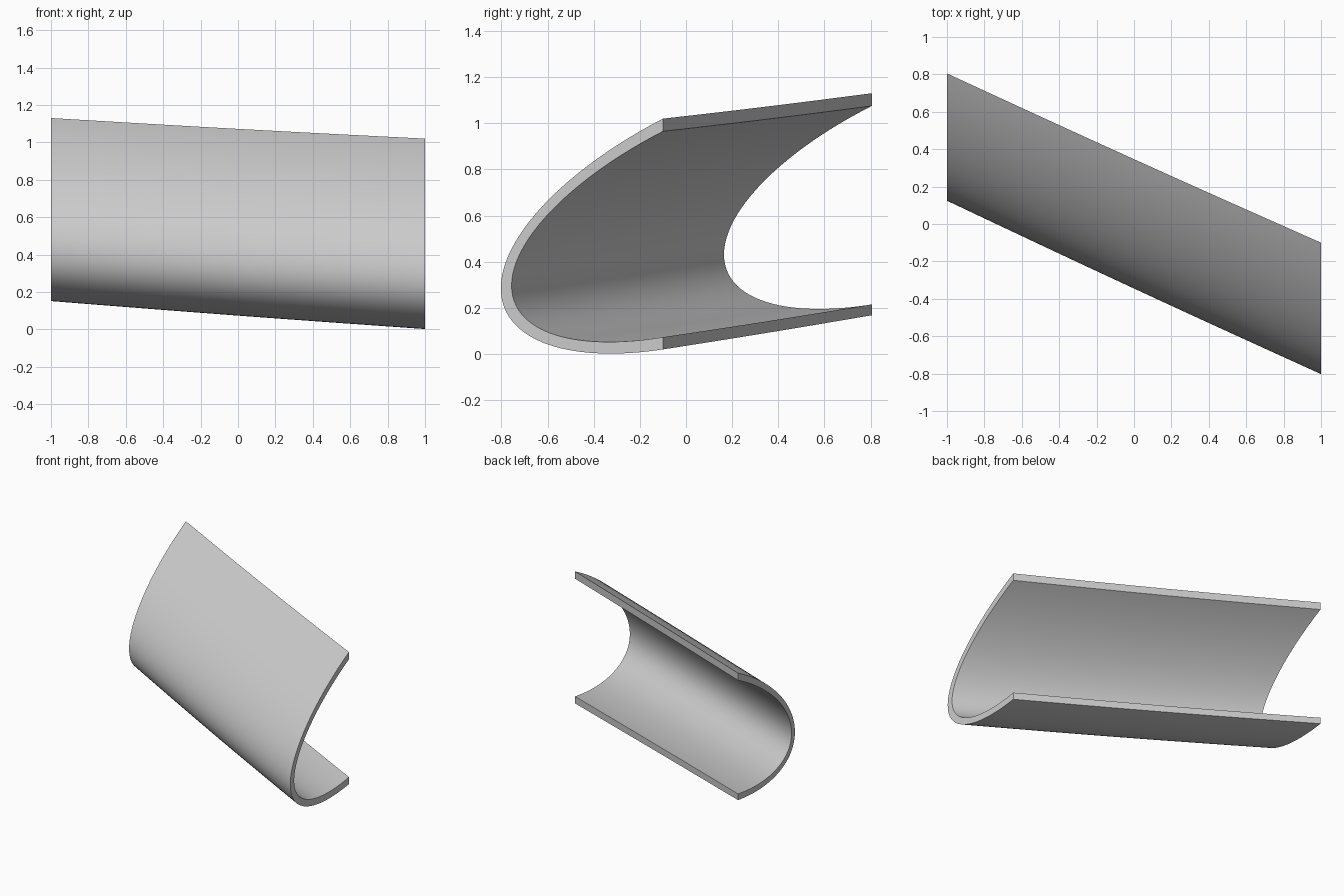
import bpy, bmesh, math
from mathutils import Vector

cube = bpy.data.objects.get("Cube")
if cube:
    bpy.data.objects.remove(cube, do_unlink=True)

ARC_STEPS = 56
LENGTH_STEPS = 8
WEIGHT = 0.35


def conic(top, control, bottom):
    """Elliptic arc from top to bottom, bulging towards the control point."""
    points = []
    for i in range(ARC_STEPS + 1):
        t = i / ARC_STEPS
        a, b, c = (1 - t) ** 2, 2 * WEIGHT * t * (1 - t), t * t
        points.append((Vector(top) * a + Vector(control) * b + Vector(bottom) * c) / (a + b + c))
    return points


def section(outer, inner):
    """Closed outline of the channel wall in the y-z plane."""
    return conic(*outer) + conic(*inner)[::-1]


# End outlines of the channel
left_end = section(((-0.1, 1.02), (-2.81, -0.385), (-0.1, 0.02)),
                   ((-0.1, 0.965), (-2.63, -0.34), (-0.1, 0.073)))
right_end = section(((0.805, 1.13), (-1.82, -0.215), (0.805, 0.168)),
                    ((0.805, 1.075), (-1.665, -0.18), (0.805, 0.215)))

# Loft the wall between the ends with a slight sag
bm = bmesh.new()
rings = []
for k in range(LENGTH_STEPS + 1):
    s = k / LENGTH_STEPS
    sag = Vector((-0.006, -0.003)) * math.sin(math.pi * s)
    ring = []
    for p, q in zip(left_end, right_end):
        v = p.lerp(q, s) + sag
        ring.append(bm.verts.new((1 - 2 * s, v.x, v.y)))
    rings.append(ring)

count = len(left_end)
for r0, r1 in zip(rings, rings[1:]):
    for i in range(count):
        j = (i + 1) % count
        bm.faces.new((r0[i], r0[j], r1[j], r1[i]))

# End caps as strips across the wall thickness
for ring in (rings[0], rings[-1]):
    for i in range(ARC_STEPS):
        bm.faces.new((ring[i], ring[i + 1], ring[count - 2 - i], ring[count - 1 - i]))

bmesh.ops.recalc_face_normals(bm, faces=bm.faces[:])
mesh = bpy.data.meshes.new("curved_channel")
bm.to_mesh(mesh)
bm.free()

channel = bpy.data.objects.new("curved_channel", mesh)
bpy.context.collection.objects.link(channel)

# Plain grey surface
grey = bpy.data.materials.new("light_grey")
grey.use_nodes = True
colour = (0.6, 0.6, 0.6, 1)
grey.diffuse_color = colour
grey.node_tree.nodes["Principled BSDF"].inputs["Base Color"].default_value = colour
mesh.materials.append(grey)

bpy.ops.object.select_all(action="DESELECT")
channel.select_set(True)
bpy.context.view_layer.objects.active = channel
bpy.ops.object.shade_smooth_by_angle(angle=math.radians(30))
